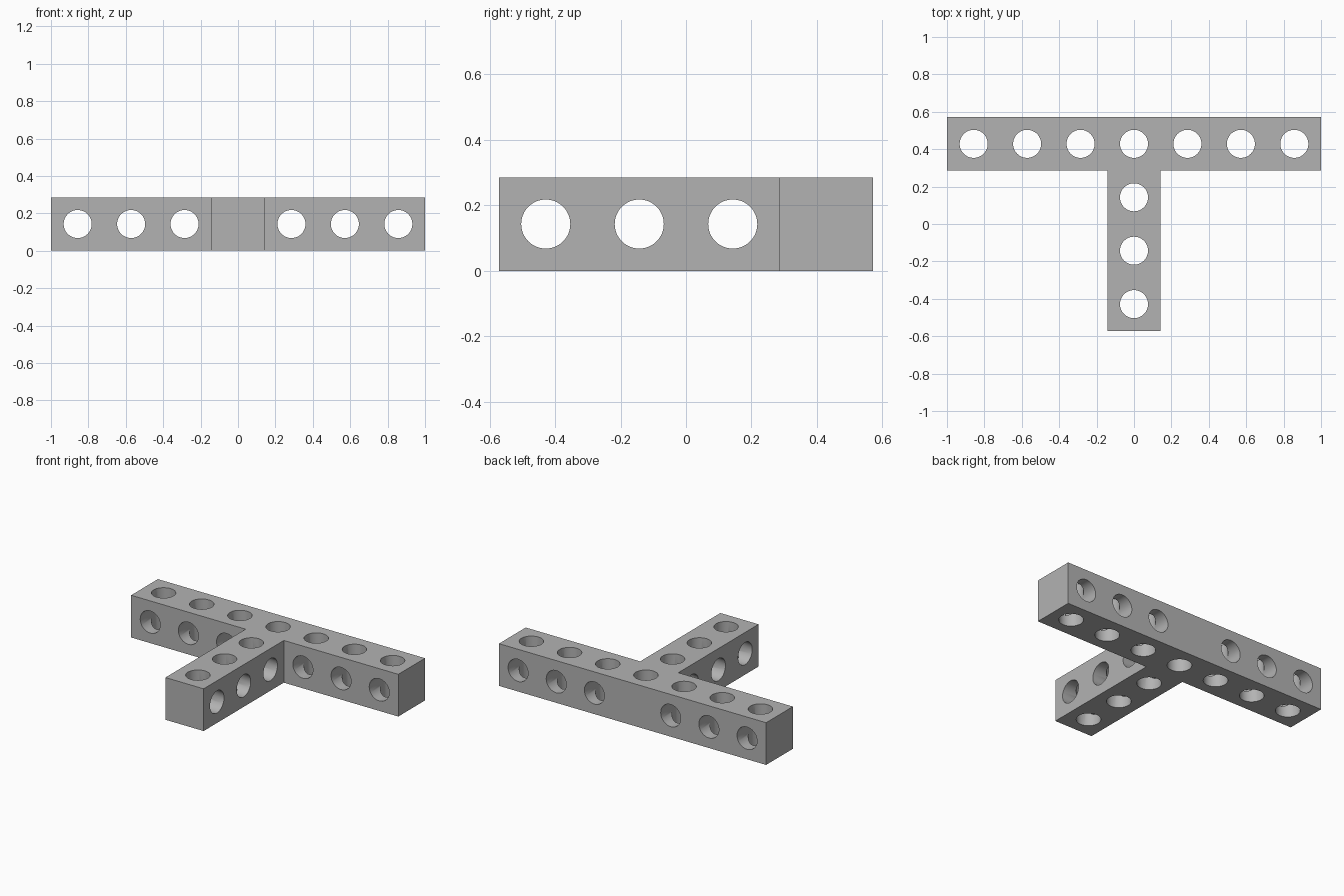
import bpy
import bmesh
from math import pi
from mathutils import Matrix, Vector

cube = bpy.data.objects.get("Cube")
if cube:
    bpy.data.objects.remove(cube, do_unlink=True)

U = 2 / 7            # beam width and hole spacing
R = 0.075            # hole radius
BAR_Y = 1.5 * U      # centre line of the cross bar
MID_Z = U / 2

grey = bpy.data.materials.new("plain grey")
grey.use_nodes = True
grey.diffuse_color = (0.45, 0.45, 0.45, 1)
grey.node_tree.nodes["Principled BSDF"].inputs["Base Color"].default_value = grey.diffuse_color


def make_object(name, bm):
    bmesh.ops.recalc_face_normals(bm, faces=bm.faces)
    mesh = bpy.data.meshes.new(name)
    bm.to_mesh(mesh)
    bm.free()
    mesh.materials.append(grey)
    obj = bpy.data.objects.new(name, mesh)
    bpy.context.collection.objects.link(obj)
    return obj


def hole_cutter(name, centres, turn):
    """A row of separate cylinders, all turned the same way."""
    bm = bmesh.new()
    for centre in centres:
        bmesh.ops.create_cone(bm, cap_ends=True, segments=48, radius1=R, radius2=R,
                              depth=U * 1.2, matrix=Matrix.Translation(centre) @ turn)
    obj = make_object(name, bm)
    obj.hide_render = True
    return obj


# T-shaped beam: one outline, extruded upwards
right = [(U / 2, -2 * U), (U / 2, U), (3.5 * U, U), (3.5 * U, 2 * U)]
outline = right + [(-x, y) for x, y in reversed(right)]
bm = bmesh.new()
base = bm.faces.new([bm.verts.new((x, y, 0)) for x, y in outline])
grown = bmesh.ops.extrude_face_region(bm, geom=[base])["geom"]
bmesh.ops.translate(bm, vec=(0, 0, U), verts=[v for v in grown if isinstance(v, bmesh.types.BMVert)])
beam = make_object("t_beam", bm)

# Rows of holes: vertical, through the bar, and through the stem
stem_ys = [BAR_Y - i * U for i in (1, 2, 3)]
bar_xs = [i * U for i in range(-3, 4)]
vertical = [Vector((x, BAR_Y, MID_Z)) for x in bar_xs] + [Vector((0, y, MID_Z)) for y in stem_ys]
through_bar = [Vector((x, BAR_Y, MID_Z)) for x in bar_xs if abs(x) > R]
through_stem = [Vector((0, y, MID_Z)) for y in stem_ys]
cutters = [
    hole_cutter("vertical_holes", vertical, Matrix.Identity(4)),
    hole_cutter("bar_holes", through_bar, Matrix.Rotation(pi / 2, 4, "X")),
    hole_cutter("stem_holes", through_stem, Matrix.Rotation(pi / 2, 4, "Y")),
]

# Drill the holes, then drop the cutters
bpy.ops.object.select_all(action="DESELECT")
bpy.context.view_layer.objects.active = beam
beam.select_set(True)
for cutter in cutters:
    drill = beam.modifiers.new(cutter.name, "BOOLEAN")
    drill.operation = "DIFFERENCE"
    drill.solver = "EXACT"
    drill.object = cutter
    bpy.ops.object.modifier_apply(modifier=drill.name)
    bpy.data.objects.remove(cutter, do_unlink=True)

bpy.ops.object.shade_smooth_by_angle(angle=pi / 6)
